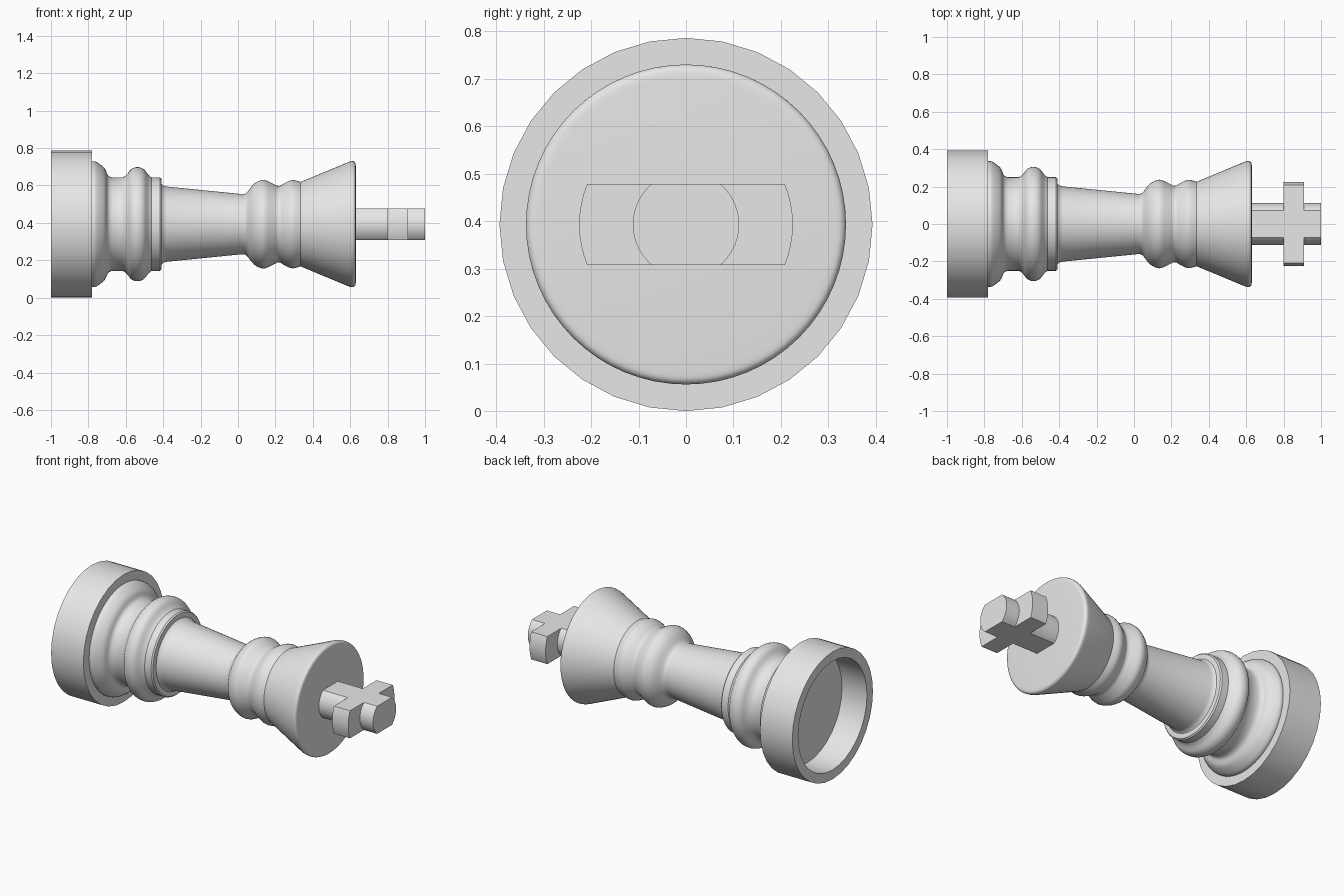
import bpy
import bmesh
import math
from mathutils import Vector, Matrix

AXIS_HEIGHT = 0.393

cube = bpy.data.objects.get("Cube")
if cube:
    bpy.data.objects.remove(cube, do_unlink=True)

grey = bpy.data.materials.new("plain grey")
grey.use_nodes = True
grey.diffuse_color = (0.8, 0.8, 0.8, 1)
grey.node_tree.nodes["Principled BSDF"].inputs["Base Color"].default_value = (0.8, 0.8, 0.8, 1)


def smooth_curve(points, steps=4):
    """Catmull-Rom curve through (x, radius) points."""
    pts = [Vector(p) for p in points]
    pts = [pts[0]] + pts + [pts[-1]]
    out = []
    for a, b, c, d in zip(pts, pts[1:], pts[2:], pts[3:]):
        for i in range(steps):
            t = i / steps
            out.append(0.5 * (2 * b + (c - a) * t + (2 * a - 5 * b + 4 * c - d) * t ** 2
                              + (3 * b - a - 3 * c + d) * t ** 3))
    return out + [pts[-1]]


def lathe(profile, segments):
    """Revolve an (x, radius) profile about the x axis."""
    bm = bmesh.new()
    verts = [bm.verts.new((x, 0, r)) for x, r in profile]
    edges = [bm.edges.new(pair) for pair in zip(verts, verts[1:])]
    bmesh.ops.spin(bm, geom=verts + edges, cent=(0, 0, 0), axis=(1, 0, 0),
                   angle=math.tau, steps=segments, use_duplicate=False)
    bmesh.ops.remove_doubles(bm, verts=bm.verts, dist=0.0005)
    return bm


def finish(bm, name):
    bmesh.ops.recalc_face_normals(bm, faces=bm.faces)
    bm.transform(Matrix.Translation((0, 0, AXIS_HEIGHT)))
    mesh = bpy.data.meshes.new(name)
    bm.to_mesh(mesh)
    bm.free()
    mesh.materials.append(grey)
    obj = bpy.data.objects.new(name, mesh)
    bpy.context.collection.objects.link(obj)
    bpy.ops.object.select_all(action="DESELECT")
    bpy.context.view_layer.objects.active = obj
    obj.select_set(True)
    bpy.ops.object.shade_smooth_by_angle(angle=math.radians(35))


# Base: thick disc with a hollow underside
base = [(-0.83, 0), (-0.83, 0.335), (-1, 0.335), (-1, 0.393), (-0.78, 0.393), (-0.78, 0)]
finish(lathe(base, 32), "base")

# Body: foot dome and lower ring, tapered column, collar rings, flared head
foot = smooth_curve([(-0.78, 0.336), (-0.757, 0.333), (-0.714, 0.3), (-0.696, 0.262), (-0.675, 0.25)])
lower_ring = smooth_curve([(-0.615, 0.25), (-0.595, 0.265), (-0.57, 0.295), (-0.537, 0.305),
                           (-0.505, 0.295), (-0.48, 0.265), (-0.462, 0.25)])
step = [(-0.418, 0.25), (-0.41, 0.243), (-0.408, 0.215), (-0.4, 0.206), (-0.38, 0.201)]
collar = smooth_curve([(0.02, 0.161), (0.045, 0.167), (0.085, 0.215), (0.135, 0.237), (0.18, 0.22),
                       (0.218, 0.204), (0.25, 0.22), (0.29, 0.236), (0.335, 0.226)])
head = smooth_curve([(0.595, 0.334), (0.615, 0.337), (0.627, 0.328), (0.63, 0.31)])
body = [(-0.78, 0)] + foot + lower_ring + step + collar + head + [(0.63, 0)]
finish(lathe(body, 64), "body")

# Finial: turned cross sliced flat above and below
stem, arm, half_thickness = 0.112, 0.225, 0.085
cross = [(0.63, 0), (0.63, stem), (0.8, stem), (0.8, arm), (0.91, arm), (0.91, stem), (1, stem), (1, 0)]
bm = lathe(cross, 64)
for side in (1, -1):
    cut = bmesh.ops.bisect_plane(bm, geom=bm.verts[:] + bm.edges[:] + bm.faces[:], dist=0.0001,
                                 plane_co=(0, 0, side * half_thickness), plane_no=(0, 0, side),
                                 clear_outer=True)
    rim = [g for g in cut["geom_cut"] if isinstance(g, bmesh.types.BMEdge)]
    bmesh.ops.edgenet_fill(bm, edges=rim)
finish(bm, "cross")
